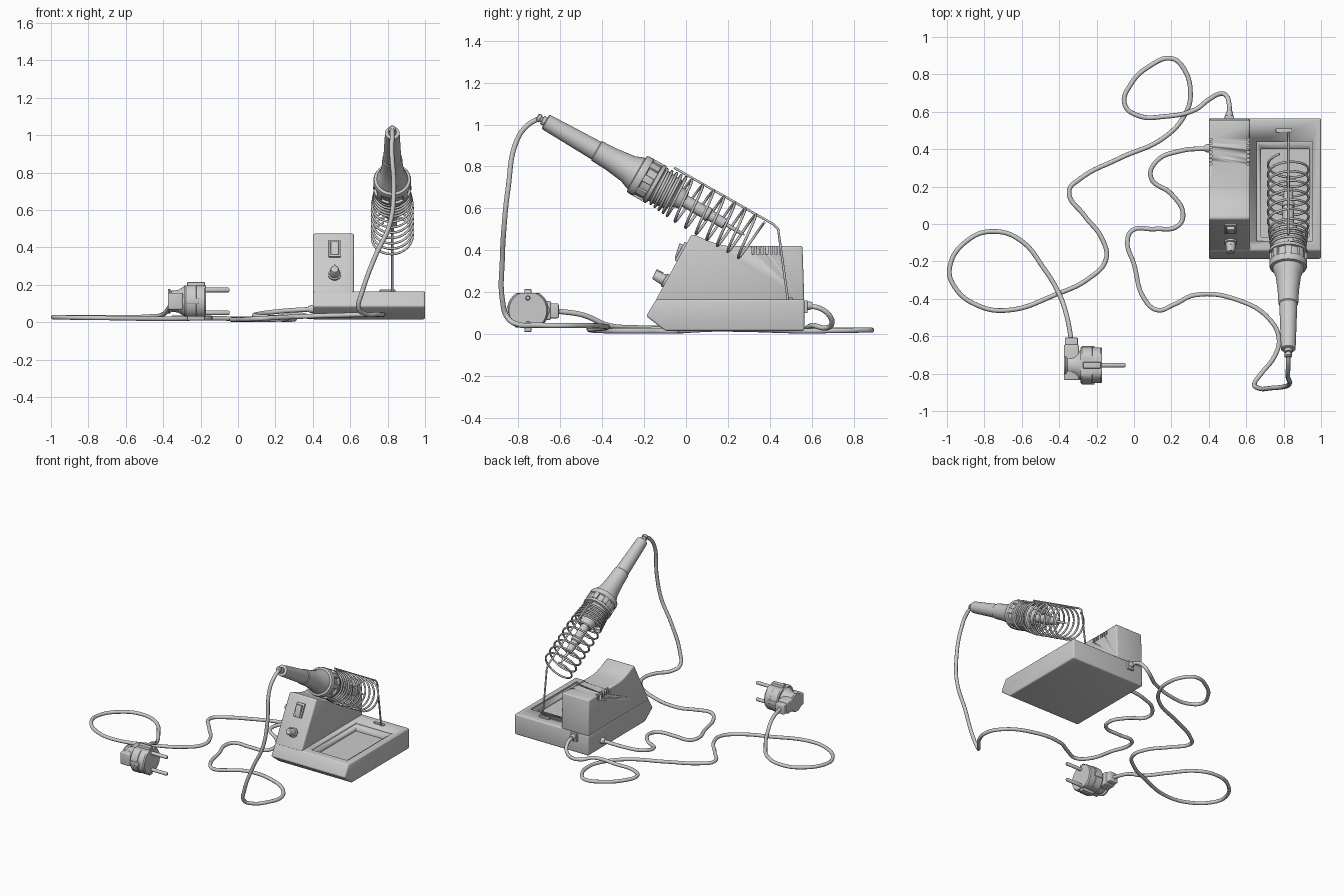
import bpy, bmesh
from math import sin, cos, pi, radians
from mathutils import Matrix, Vector

if "Cube" in bpy.data.objects:
    bpy.data.objects.remove(bpy.data.objects["Cube"])


def finish(bm, name, mat=None, bevel=0, angle=35):
    bmesh.ops.recalc_face_normals(bm, faces=bm.faces)
    me = bpy.data.meshes.new(name)
    bm.to_mesh(me)
    bm.free()
    ob = bpy.data.objects.new(name, me)
    bpy.context.collection.objects.link(ob)
    if mat:
        me.transform(mat)
    select(ob)
    if bevel:
        m = ob.modifiers.new("bevel", 'BEVEL')
        m.width, m.segments, m.limit_method = bevel, 3, 'ANGLE'
        m.angle_limit = radians(30)
        bpy.ops.object.modifier_apply(modifier=m.name)
    bpy.ops.object.shade_smooth_by_angle(angle=radians(angle))
    return ob


def select(ob):
    bpy.ops.object.select_all(action='DESELECT')
    ob.select_set(True)
    bpy.context.view_layer.objects.active = ob


def prism(name, yz, x0, x1, bevel):
    bm = bmesh.new()
    f = bm.faces.new([bm.verts.new((x0, y, z)) for y, z in yz])
    r = bmesh.ops.extrude_face_region(bm, geom=[f])
    vs = [v for v in r['geom'] if isinstance(v, bmesh.types.BMVert)]
    bmesh.ops.translate(bm, verts=vs, vec=(x1 - x0, 0, 0))
    return finish(bm, name, bevel=bevel)


def boxes(name, items, mat=None, bevel=0):
    """items: list of (centre, size) or (centre, size, z-rotation about the origin)"""
    bm = bmesh.new()
    for it in items:
        m = Matrix.Translation(it[0]) @ Matrix.Diagonal((*it[1], 1))
        if len(it) > 2:
            m = Matrix.Rotation(it[2], 4, 'Z') @ m
        bmesh.ops.create_cube(bm, size=1, matrix=m)
    return finish(bm, name, mat, bevel)


def lathe(name, prof, mat, n=32):
    """prof: (radius, height) pairs turned about local z"""
    bm = bmesh.new()
    rings = [[bm.verts.new((r * cos(2 * pi * i / n), r * sin(2 * pi * i / n), h))
              for i in range(n)] for r, h in prof]
    for a, b in zip(rings, rings[1:]):
        for i in range(n):
            j = (i + 1) % n
            bm.faces.new((a[i], a[j], b[j], b[i]))
    bm.faces.new(rings[0])
    bm.faces.new(rings[-1])
    return finish(bm, name, mat)


def tube(name, pts, r, bezier=False, mat=None, res=3):
    cu = bpy.data.curves.new(name, 'CURVE')
    cu.dimensions, cu.bevel_depth, cu.bevel_resolution = '3D', r, res
    cu.use_fill_caps, cu.resolution_u = True, 8
    sp = cu.splines.new('BEZIER' if bezier else 'POLY')
    ps = sp.bezier_points if bezier else sp.points
    ps.add(len(pts) - 1)
    for p, co in zip(ps, pts):
        v = mat @ Vector(co) if mat else Vector(co)
        if bezier:
            p.co, p.handle_left_type, p.handle_right_type = v, 'AUTO', 'AUTO'
        else:
            p.co = (*v, 1)
    ob = bpy.data.objects.new(name, cu)
    bpy.context.collection.objects.link(ob)
    select(ob)
    bpy.ops.object.convert(target='MESH')
    ob = bpy.context.object
    bpy.ops.object.shade_smooth_by_angle(angle=radians(50))
    return ob


def cut(ob, cutter):
    select(ob)
    m = ob.modifiers.new("cut", 'BOOLEAN')
    m.operation, m.object, m.solver = 'DIFFERENCE', cutter, 'EXACT'
    bpy.ops.object.modifier_apply(modifier=m.name)
    bpy.data.objects.remove(cutter)


def frame(o, x, y, z):
    m = Matrix((x, y, z)).transposed().to_4x4()
    m.translation = o
    return m


# station base with stepped sponge tray
base = prism("base", [(-.19, .085), (-.142, .165), (.565, .165), (.565, .015), (-.1, .015)], .4, 1, .01)
cut(base, boxes("tray_outer_cutter", [((.805, .175, .18), (.30, .53, .055))]))
cut(base, boxes("tray_inner_cutter", [((.807, .165, .15), (.255, .47, .06))]))

# control tower with vent slots along both top edges
tower = prism("control_tower", [(-.146, .158), (.026, .475), (.045, .472), (.11, .443), (.155, .428), (.2, .42),
                                (.556, .42), (.565, .158)], .4, .62, .01)
cut(tower, boxes("vent_cutter", [((x, .32 + .022 * i, .405), (.036, .011, .05))
                                 for x in (.4, .62) for i in range(7)]))

# switch and knob on the sloping panel
t, n = Vector((0, .477, .879)), Vector((0, -.879, .477))
X = Vector((1, 0, 0))
panel = frame((.517, -.02, .39), X, t, n)
boxes("switch_frame", [((0, 0, .004), (.064, .1, .016))], panel, .003)
boxes("switch_rocker", [((0, 0, .012), (.044, .074, .024))],
      panel @ Matrix.Rotation(radians(10), 4, 'X'), .003)
lathe("knob", [(.034, -.005), (.034, .012), (.027, .014), (.023, .062), (.019, .067)],
      frame((.517, -.093, .252), X, t, n), 24)
boxes("knob_pointer", [((0, .014, .05), (.008, .03, .036))], frame((.517, -.093, .252), X, t, n), .002)

# cord sockets
boxes("power_socket", [((.51, .57, .13), (.05, .02, .06))], bevel=.003)
back = Matrix.Translation((.51, .57, .135)) @ Matrix.Rotation(-pi / 2, 4, 'X')
lathe("power_cord_sleeve", [(.02, 0), (.02, .02), (.015, .035)], back, 16)
left = Matrix.Translation((.405, .405, .07)) @ Matrix.Rotation(-pi / 2, 4, 'Y')
lathe("iron_cord_sleeve", [(.022, 0), (.022, .015), (.015, .03)], left, 16)

# soldering iron, local z runs from the cord end to the tip
d = Vector((0, .869, -.495))
iron = frame((.825, -.668, 1.012), X, d.cross(X), d)
lathe("iron_strain_relief", [(.014, -.05), (.02, -.045), (.02, -.032), (.014, -.03), (.014, -.022),
                             (.022, -.02), (.022, .005)], iron, 20)
lathe("iron_handle", [(.032, -.004), (.039, 0), (.041, .06), (.048, .275), (.053, .28), (.057, .36),
                      (.068, .45), (.082, .485), (.086, .51)], iron)
lathe("iron_collar", [(.08, .495), (.097, .5), (.101, .51), (.101, .535), (.092, .54), (.09, .585),
                      (.102, .588), (.102, .605), (.086, .61), (.08, .7), (.055, .715), (.045, .76),
                      (.03, .762)], iron)
boxes("collar_lugs", [((.093, 0, .56), (.016, .035, .05), i * pi / 4) for i in range(8)], iron, .003)
lathe("heating_element", [(.03, .75), (.03, .87), (.034, .872), (.034, .895), (.026, .9), (.026, .98),
                          (.012, .99)], iron, 24)
lathe("iron_tip", [(.009, .98), (.009, 1.06), (.003, 1.09)], iron, 12)

# spring holder: tight turns first, then open turns
coil, s, a = [], .615, 0
while s < 1.145:
    k = min(1, max(0, (s - .615) / .16))
    r = .09 + .019 * k
    coil.append((r * sin(a), -r * cos(a), s))
    a += 2 * pi / 28
    s += (.024 if s < .73 else .058) / 28
tube("spring", coil, .0065, mat=iron, res=2)

# spring support wire and its foot
inv = iron.inverted()
tube("spring_support", [(0, -.113, .64), (0, -.113, 1.185), inv @ Vector((.825, .44, .5)),
                        inv @ Vector((.825, .487, .16))], .006, mat=iron)
boxes("support_foot", [((.8, .5, .168), (.085, .022, .012))], bevel=.004)

# iron cord
tube("iron_cord", [(.825, -.70, 1.03), (.825, -.752, 1.0), (.822, -.805, .93), (.833, -.85, .69), (.81, -.868, .52),
                   (.735, -.877, .355), (.665, -.877, .165), (.645, -.85, .075), (.68, -.80, .045), (.75, -.71, .042),
                   (.775, -.615, .04), (.725, -.51, .04), (.565, -.41, .038), (.325, -.38, .03), (.215, -.43, .025),
                   (.125, -.46, .02), (.055, -.40, .016), (0, -.215, .014), (-.035, -.095, .014),
                   (-.01, -.035, .014), (.11, -.027, .014), (.235, -.01, .016), (.262, .055, .02), (.2, .16, .025),
                   (.09, .25, .035), (.12, .335, .045), (.245, .39, .06), (.40, .405, .07)], .0125, True)

# mains cord
tube("mains_cord", [(.51, .575, .135), (.508, .645, .12), (.49, .69, .08), (.455, .695, .045), (.4, .665, .028),
                    (.325, .61, .04), (.165, .575, .022), (.02, .58, .018), (-.05, .64, .018), (-.015, .75, .018),
                    (.085, .845, .018), (.2, .885, .018), (.26, .84, .018), (.302, .695, .016), (.275, .59, .014),
                    (.165, .465, .016), (-.08, .35, .02), (-.29, .24, .022), (-.347, .175, .024),
                    (-.265, .045, .024), (-.17, -.08, .024), (-.15, -.19, .022), (-.24, -.29, .02),
                    (-.425, -.38, .018), (-.665, -.46, .022), (-.825, -.44, .024), (-.96, -.335, .026),
                    (-.985, -.23, .027), (-.88, -.08, .027), (-.745, -.04, .027), (-.61, -.085, .027),
                    (-.48, -.24, .03), (-.40, -.375, .042), (-.36, -.49, .09), (-.335, -.62, .11)], .0125, True)

# mains plug: flattened round body, grip cap, side cord outlet and two pins
plug = Matrix.Translation((0, -.755, .112)) @ Matrix.Rotation(pi / 2, 4, 'Y')
body = lathe("plug_body", [(.094, -.285), (.1, -.278), (.1, -.225), (.096, -.222), (.096, -.178), (.09, -.17)], plug)
for v in body.data.vertices:
    v.co.z = min(.195, max(.03, v.co.z))
boxes("plug_ribs", [((-.225, -.755, .112), (.095, .034, .204)),
                    ((-.245, -.755, .112), (.07, .205, .03))], bevel=.004)
lathe("plug_cap", [(.064, -.375), (.066, -.365), (.056, -.355), (.06, -.32), (.085, -.28)], plug)
boxes("plug_grip", [((-.335, -.74, .112), (.08, .19, .09))], bevel=.008)
boxes("plug_cord_outlet", [((-.335, -.64, .11), (.07, .065, .07))], bevel=.006)
for i, z in enumerate((.172, .05)):
    lathe(f"plug_pin_{i + 1}", [(.0125, -.18), (.0125, -.052), (.008, -.045)],
          Matrix.Translation((0, -.755, z)) @ Matrix.Rotation(pi / 2, 4, 'Y'), 16)
